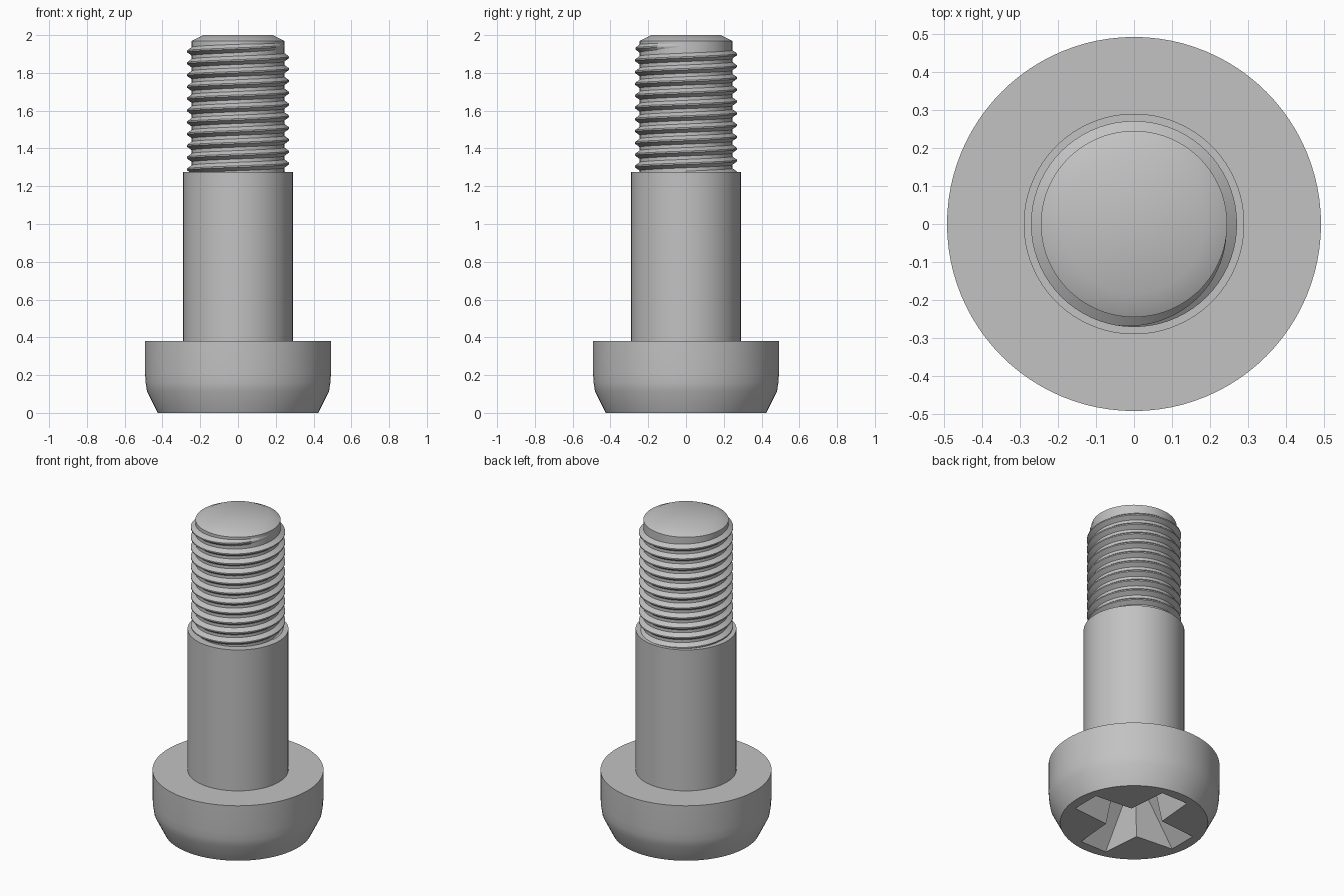
import bpy, bmesh, math

cube = bpy.data.objects.get("Cube")
if cube:
    bpy.data.objects.remove(cube, do_unlink=True)

SEGMENTS = 96
steel = bpy.data.materials.new("grey_steel")
steel.use_nodes = True
grey = (0.54, 0.54, 0.54, 1)
steel.diffuse_color = grey
steel.node_tree.nodes["Principled BSDF"].inputs["Base Color"].default_value = grey


def finish(name, bm):
    """Turn a bmesh into a named steel object."""
    bmesh.ops.recalc_face_normals(bm, faces=bm.faces)
    mesh = bpy.data.meshes.new(name)
    bm.to_mesh(mesh)
    bm.free()
    mesh.materials.append(steel)
    obj = bpy.data.objects.new(name, mesh)
    bpy.context.collection.objects.link(obj)
    return obj


def activate(obj):
    bpy.ops.object.select_all(action='DESELECT')
    obj.select_set(True)
    bpy.context.view_layer.objects.active = obj


def smooth(obj):
    activate(obj)
    bpy.ops.object.shade_smooth_by_angle(angle=math.radians(30))


def loft(bm, rings):
    """Join rings of points with quads and cap both ends."""
    rows = [[bm.verts.new(p) for p in ring] for ring in rings]
    for low, high in zip(rows, rows[1:]):
        for i in range(len(low)):
            j = (i + 1) % len(low)
            bm.faces.new((low[i], low[j], high[j], high[i]))
    bm.faces.new(rows[0][::-1])
    bm.faces.new(rows[-1])


def lathe(name, profile):
    bm = bmesh.new()
    angles = [2 * math.pi * i / SEGMENTS for i in range(SEGMENTS)]
    loft(bm, [[(r * math.cos(a), r * math.sin(a), z) for a in angles]
              for r, z in profile])
    return finish(name, bm)


def cross_ring(tip, half_tip, half_root, z):
    """Outline of a four-armed cross."""
    ring = []
    for k in range(4):
        c, s = math.cos(k * math.pi / 2), math.sin(k * math.pi / 2)
        for x, y in ((tip, -half_tip), (tip, half_tip), (half_root, half_root)):
            ring.append((x * c - y * s, x * s + y * c, z))
    return ring


# Turned parts
head = lathe("head", [(0.425, 0), (0.482, 0.115), (0.489, 0.16),
                      (0.492, 0.21), (0.492, 0.38)])
shank = lathe("shank", [(0.29, 0.37), (0.29, 1.275)])
core = lathe("threaded_core", [(0.245, 1.26), (0.245, 1.97), (0.185, 2.0)])

# Cross recess in the underside of the head
bm = bmesh.new()
loft(bm, [cross_ring(0.38, 0.094, 0.117, -0.02),
          cross_ring(0.15, 0.065, 0.08, 0.26)])
cutter = finish("recess_cutter", bm)
cutter.hide_render = True
cut = head.modifiers.new("recess", 'BOOLEAN')
cut.operation = 'DIFFERENCE'
cut.solver = 'EXACT'
cut.object = cutter
activate(head)
bpy.ops.object.modifier_apply(modifier=cut.name)
bpy.data.objects.remove(cutter, do_unlink=True)

# Helical thread ridge that fades out at the top
PITCH, TURNS, TOP = 0.0625, 11, 1.945
steps = TURNS * 72
rings = []
for i in range(steps + 1):
    angle = 2 * math.pi * i / 72
    z = TOP - (steps - i) / 72 * PITCH
    fade = min(1, (steps - i) / 20)
    crest = 0.243 + 0.028 * fade
    section = ((0.236, -0.46), (crest, -0.06), (crest, 0.06), (0.236, 0.46))
    rings.append([(r * math.cos(angle), r * math.sin(angle), z + dz * PITCH)
                  for r, dz in section])
bm = bmesh.new()
loft(bm, rings)
thread = finish("thread", bm)

for part in (head, shank, core, thread):
    smooth(part)
